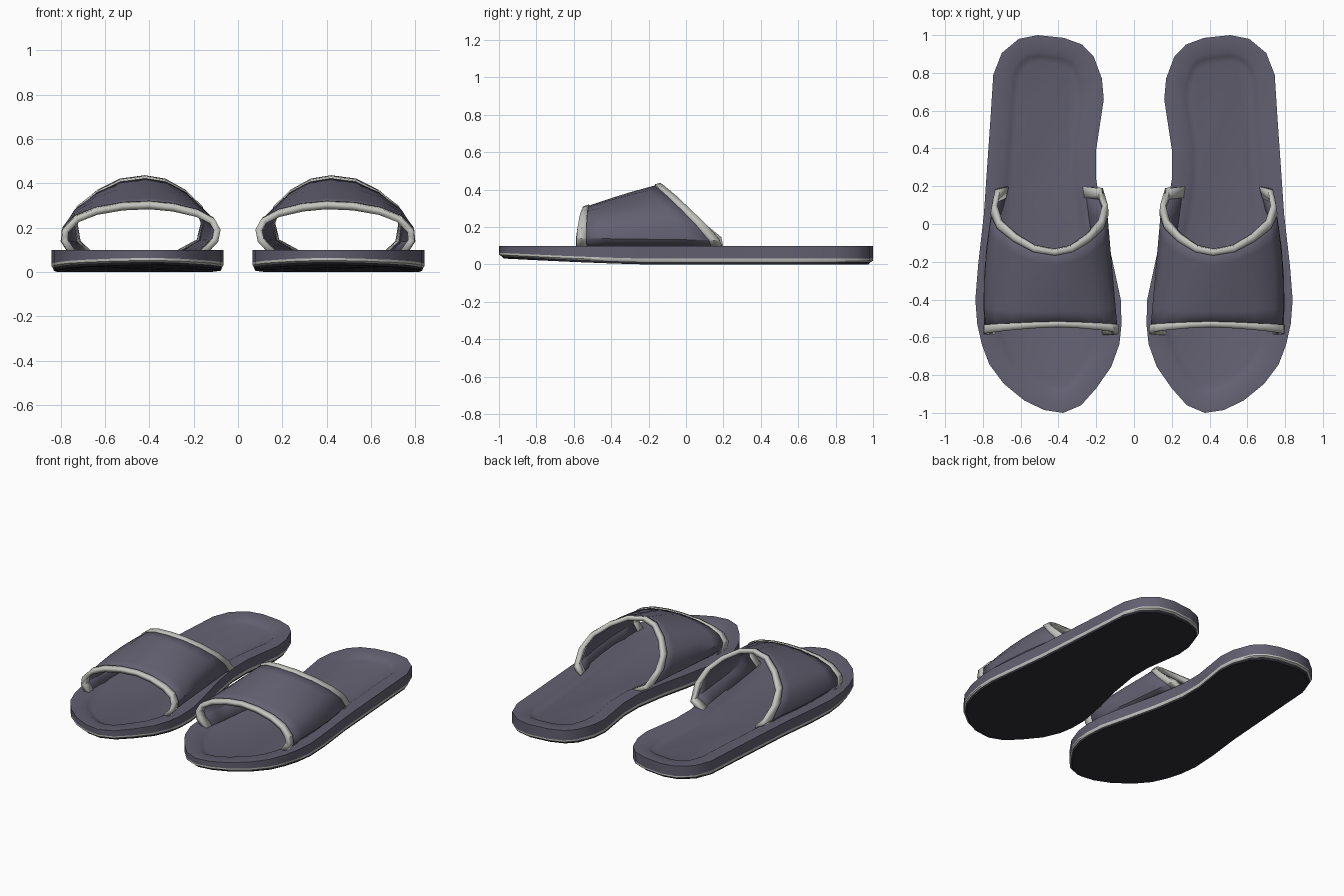
import bpy, bmesh, math

if "Cube" in bpy.data.objects:
    bpy.data.objects.remove(bpy.data.objects["Cube"])

def material(name, rgb):
    m = bpy.data.materials.new(name)
    m.diffuse_color = (*rgb, 1)
    m.use_nodes = True
    m.node_tree.nodes["Principled BSDF"].inputs["Base Color"].default_value = m.diffuse_color
    return m

FABRIC = material("slate_fabric", (0.125, 0.118, 0.165))
TRIM = material("pale_trim", (0.55, 0.55, 0.52))
RUBBER = material("dark_rubber", (0.03, 0.03, 0.04))

# Outline of one sole, counter-clockwise from the heel
OUTLINE = [(.51, 1), (.37, .985), (.275, .95), (.215, .89), (.17, .77), (.16, .66),
           (.20, .395), (.20, .235), (.165, .02), (.115, -.19), (.07, -.40),
           (.066, -.53), (.077, -.635), (.12, -.755), (.20, -.87), (.28, -.96),
           (.375, -1), (.475, -.985), (.58, -.935), (.69, -.845), (.765, -.745),
           (.805, -.64), (.83, -.53), (.84, -.40), (.825, -.215), (.795, .05),
           (.775, .34), (.76, .555), (.745, .79), (.70, .905), (.61, .98)]

# Strap edges from the inner side to the outer side: front opening, back opening
FRONT = [(.15, -.585, .08), (.095, -.585, .14), (.085, -.58, .19), (.11, -.57, .235),
         (.18, -.56, .27), (.29, -.55, .295), (.40, -.545, .305), (.52, -.55, .30),
         (.64, -.56, .28), (.73, -.57, .245), (.785, -.58, .19), (.79, -.585, .14),
         (.75, -.585, .08)]
BACK = [(.26, .20, .08), (.17, .19, .13), (.145, .10, .22), (.17, .02, .295),
        (.24, -.055, .365), (.33, -.115, .415), (.42, -.135, .43), (.53, -.115, .415),
        (.63, -.055, .365), (.715, .02, .295), (.745, .10, .22), (.73, .18, .13),
        (.68, .20, .08)]

def toe_lift(y):
    return 0.032 * max(0, (-.2 - y) / .8) ** 1.3

def finish(name, bm, mat, thickness=0, offset=-1):
    me = bpy.data.meshes.new(name)
    bm.to_mesh(me)
    bm.free()
    me.materials.append(mat)
    ob = bpy.data.objects.new(name, me)
    bpy.context.collection.objects.link(ob)
    for p in me.polygons:
        p.use_smooth = True
    me.set_sharp_from_angle(angle=math.radians(35))
    if thickness:
        s = ob.modifiers.new("thickness", 'SOLIDIFY')
        s.thickness, s.offset = thickness, offset
    ob.modifiers.new("pair", 'MIRROR')
    return ob

def sole_layer(name, rings, mat, dished=False):
    """Stack outline rings (scale, height, how much toe lift)."""
    bm = bmesh.new()
    loops = [[bm.verts.new((.45 + (x - .45) * s, y * s, z + k * toe_lift(y)))
              for x, y in OUTLINE] for s, z, k in rings]
    n = len(OUTLINE)
    for a, b in zip(loops, loops[1:]):
        for i in range(n):
            j = (i + 1) % n
            bm.faces.new((a[i], a[j], b[j], b[i]))
    bm.faces.new(loops[0][::-1])
    top = bm.faces.new(loops[-1])
    bm.normal_update()
    if dished:
        # Sunken footbed inside a flat rim
        for width, depth in ((.085, 0), (.025, -.016), (.03, -.01)):
            bmesh.ops.inset_region(bm, faces=[top], thickness=width,
                                   depth=depth, use_even_offset=True)
            bm.normal_update()
    return finish(name, bm, mat)

def strap_piece(name, ts, mat, thickness, offset):
    """Loft between the two strap openings, with a soft bulge on the outer side."""
    bm = bmesh.new()
    rows = []
    for t in ts:
        bulge = 4 * t * (1 - t)
        row = []
        for i, (f, b) in enumerate(zip(FRONT, BACK)):
            x, y, z = (p + (q - p) * t for p, q in zip(f, b))
            x += .035 * bulge * max(0, (i - 6) / 6)
            row.append(bm.verts.new((x, y, z + (.006 * bulge if 2 < i < 10 else 0))))
        rows.append(row)
    for a, b in zip(rows, rows[1:]):
        for i in range(len(a) - 1):
            bm.faces.new((a[i], a[i + 1], b[i + 1], b[i]))
    bm.normal_update()
    return finish(name, bm, mat, thickness, offset)

# Layered sole
sole_layer("outsole", [(.975, 0, 1), (.988, .013, 1)], RUBBER)
sole_layer("welt_stripe", [(.988, .013, 1), (1, .02, 1), (1, .031, 1)], TRIM)
sole_layer("footbed", [(1, .031, 1), (1, .10, 0)], FABRIC, dished=True)

# Strap with bound edges
strap_piece("strap", [.03, .2, .4, .6, .8, .97], FABRIC, .018, -1)
strap_piece("front_binding", [0, .035, .07], TRIM, .03, -.55)
strap_piece("back_binding", [.925, .96, 1], TRIM, .03, -.55)
